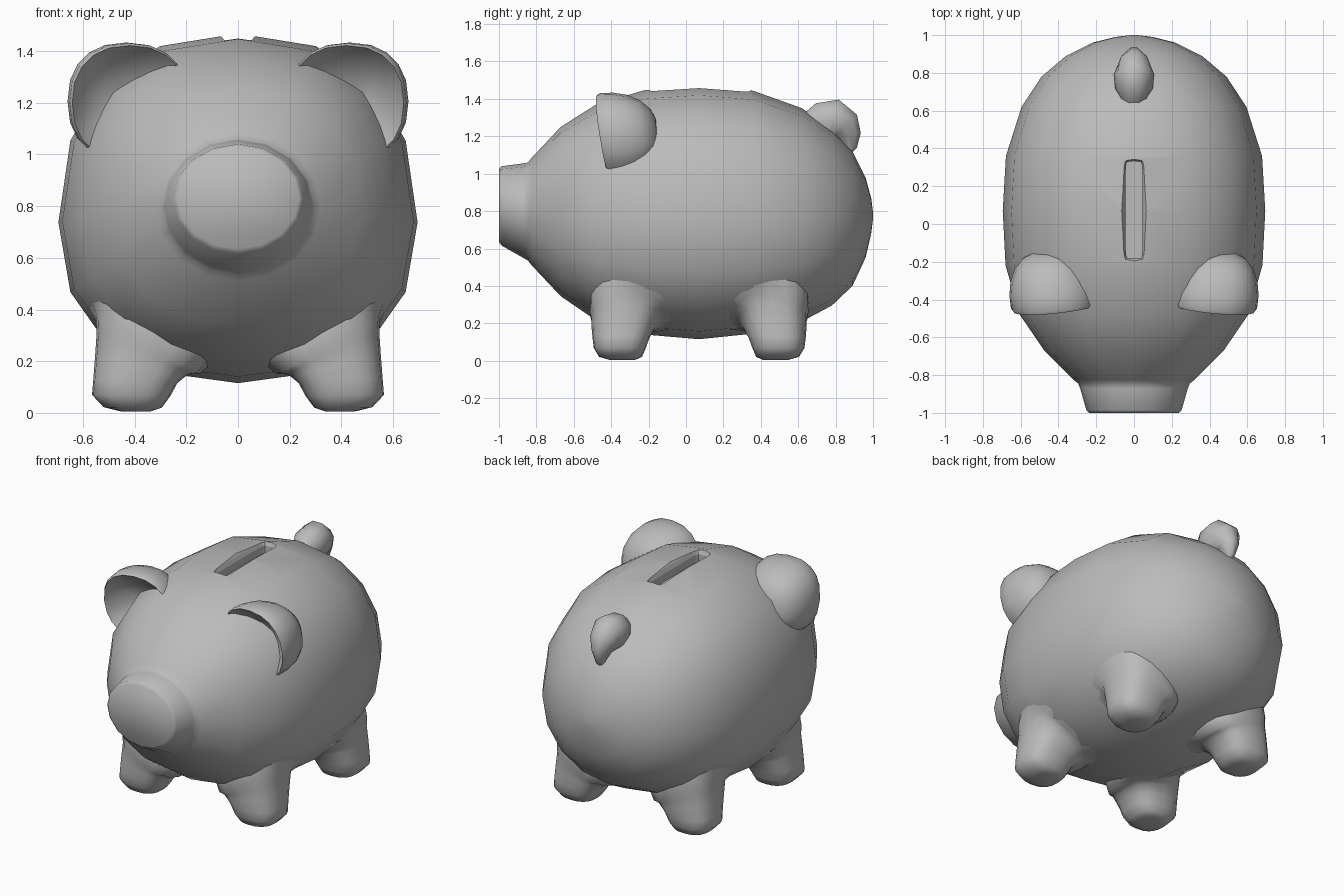
import bpy, bmesh, math
from mathutils import Vector
from mathutils.bvhtree import BVHTree

if "Cube" in bpy.data.objects:
    bpy.data.objects.remove(bpy.data.objects["Cube"])

grey = bpy.data.materials.new("grey_ceramic")
grey.diffuse_color = (0.5, 0.5, 0.5, 1)
grey.use_nodes = True
grey.node_tree.nodes["Principled BSDF"].inputs["Base Color"].default_value = grey.diffuse_color


def oval(n, exponent):
    """Unit superellipse points."""
    pts = []
    for i in range(n):
        a = 2 * math.pi * i / n
        c, s = math.cos(a), math.sin(a)
        pts.append((math.copysign(abs(c) ** (2 / exponent), c),
                    math.copysign(abs(s) ** (2 / exponent), s)))
    return pts


def loft(name, rings, cap_start=True, cap_end=True):
    """Skin a list of equal-length point rings."""
    bm = bmesh.new()
    loops = [[bm.verts.new(p) for p in ring] for ring in rings]
    n = len(loops[0])
    for a, b in zip(loops, loops[1:]):
        for i in range(n):
            j = (i + 1) % n
            bm.faces.new((a[i], a[j], b[j], b[i]))
    if cap_start:
        bm.faces.new(loops[0])
    if cap_end:
        bm.faces.new(loops[-1])
    bmesh.ops.recalc_face_normals(bm, faces=bm.faces)
    mesh = bpy.data.meshes.new(name)
    bm.to_mesh(mesh)
    bm.free()
    mesh.materials.append(grey)
    obj = bpy.data.objects.new(name, mesh)
    bpy.context.collection.objects.link(obj)
    return obj


def smooth(obj, degrees):
    bpy.ops.object.select_all(action='DESELECT')
    obj.select_set(True)
    bpy.context.view_layer.objects.active = obj
    bpy.ops.object.shade_smooth_by_angle(angle=math.radians(degrees))


# Body and snout: y, half width, bottom z, top z
sections = [
    (-1.0, .237, .635, 1.025), (-.985, .252, .615, 1.04), (-.87, .285, .55, 1.055),
    (-.845, .295, .535, 1.06), (-.825, .32, .51, 1.085),
    (-.67, .475, .345, 1.25), (-.48, .605, .215, 1.37),
    (-.22, .68, .14, 1.447), (.07, .695, .115, 1.468), (.36, .678, .145, 1.443),
    (.62, .595, .21, 1.35), (.78, .49, .295, 1.24), (.89, .36, .40, 1.12),
    (.96, .22, .55, .98), (.99, .10, .68, .87), (1.0, .02, .76, .79)]
rings = []
for y, w, lo, hi in sections:
    snout = y < -.8
    mid = lo + (hi - lo) * (.46 if -.6 < y < .7 else .48 if not snout else .5)
    rings.append([(w * c, y, mid + s * (hi - mid if s > 0 else mid - lo))
                  for c, s in oval(16, 2.0 if snout else 2.3 if y < .7 else 2.1)])
body = loft("body", rings)
body_tree = BVHTree.FromPolygons([v.co for v in body.data.vertices],
                                 [p.vertices for p in body.data.polygons])

# Coin slot, flared at the lip
slot_rings = []
for z, w, l in ((1.37, .045, .258), (1.42, .045, .258), (1.445, .056, .268), (1.475, .078, .29)):
    slot_rings.append([(w * c, .075 + l * s, z) for c, s in oval(16, 9)])
cutter = loft("slot_cutter", slot_rings)
cutter.hide_render = True
cutter.hide_viewport = True
cut = body.modifiers.new("coin_slot", 'BOOLEAN')
cut.operation = 'DIFFERENCE'
cut.solver = 'EXACT'
cut.object = cutter
smooth(body, 55)


def height(p):
    """Signed distance to the body, with the surface point and normal."""
    loc, normal, _, _ = body_tree.find_nearest(p)
    return (p - loc).dot(normal), loc, normal


def finish(obj, degrees):
    """Drop the faces buried in the body, then shade."""
    bm = bmesh.new()
    bm.from_mesh(obj.data)
    buried = {v for v in bm.verts if height(v.co)[0] < -.005}
    bmesh.ops.delete(bm, geom=[f for f in bm.faces if all(v in buried for v in f.verts)],
                     context='FACES')
    bm.to_mesh(obj.data)
    bm.free()
    smooth(obj, degrees)


# Legs: inner z, outer z, inner x, outer x, front y, back y; the top flares onto the body
leg = [(.005, .005, .34, .45, -.41, -.27), (.02, .022, .295, .52, -.465, -.235),
       (.065, .07, .262, .565, -.493, -.215), (.115, .13, .235, .56, -.50, -.195),
       (.14, .22, .205, .553, -.505, -.165), (.15, .31, .18, .547, -.505, -.135),
       (.15, .37, .15, .55, -.515, -.105), (.15, .43, .12, .56, -.53, -.07)]
for side, sx in (("left", 1), ("right", -1)):
    for end in ("front", "back"):
        rings = []
        for k, (z0, z1, x0, x1, y0, y1) in enumerate(leg):
            ring = []
            for c, s in oval(20, 2.6):
                x = (x0 + x1) / 2 + (x1 - x0) / 2 * c
                y = (y0 + y1) / 2 + (y1 - y0) / 2 * s
                p = Vector((sx * x, y if end == "front" else .14 - y,
                            z0 + (z1 - z0) * (c + 1) / 2))
                gap, loc, normal = height(p)
                if k == len(leg) - 1:
                    p = loc - normal * .002
                elif gap < .005:
                    p = loc + normal * .005
                ring.append(p)
            rings.append(ring)
        smooth(loft(f"{end}_leg_{side}", rings, True, False), 80)

# Ears: dished front, full rounded back; radius factor, depth behind the rim
ear = [(.05, .13), (.35, .115), (.65, .075), (.87, .025), (.965, -.004), (1.0, .012),
       (.99, .08), (.92, .15), (.78, .215), (.58, .26), (.32, .285), (.05, .29)]
for side, sx in (("left", 1), ("right", -1)):
    rings = []
    for r, d in ear:
        ring = []
        for c, s in oval(20, 2.3):
            x, z = .23 * r * c, .23 * r * s
            ring.append((sx * (.42 + x + .15 * d), -.435 - .1 * x - .16 * z + d,
                         1.2 + z + .07 * d))
        rings.append(ring)
    finish(loft(f"ear_{side}", rings), 60)

# Curled tail: y, z, half width, radius along the curl
path = [(.66, 1.25, .07, .08), (.72, 1.28, .10, .105), (.79, 1.285, .108, .12),
        (.845, 1.25, .085, .10), (.87, 1.20, .055, .07), (.875, 1.14, .03, .04),
        (.86, 1.10, .01, .012)]
rings = []
for i, (y, z, w, r) in enumerate(path):
    a, b = path[max(i - 1, 0)], path[min(i + 1, len(path) - 1)]
    t = Vector((0, b[0] - a[0], b[1] - a[1])).normalized()
    up = Vector((0, -t.z, t.y))
    rings.append([Vector((w * c, y, z)) + up * (r * s) for c, s in oval(10, 2)])
finish(loft("tail", rings), 70)
